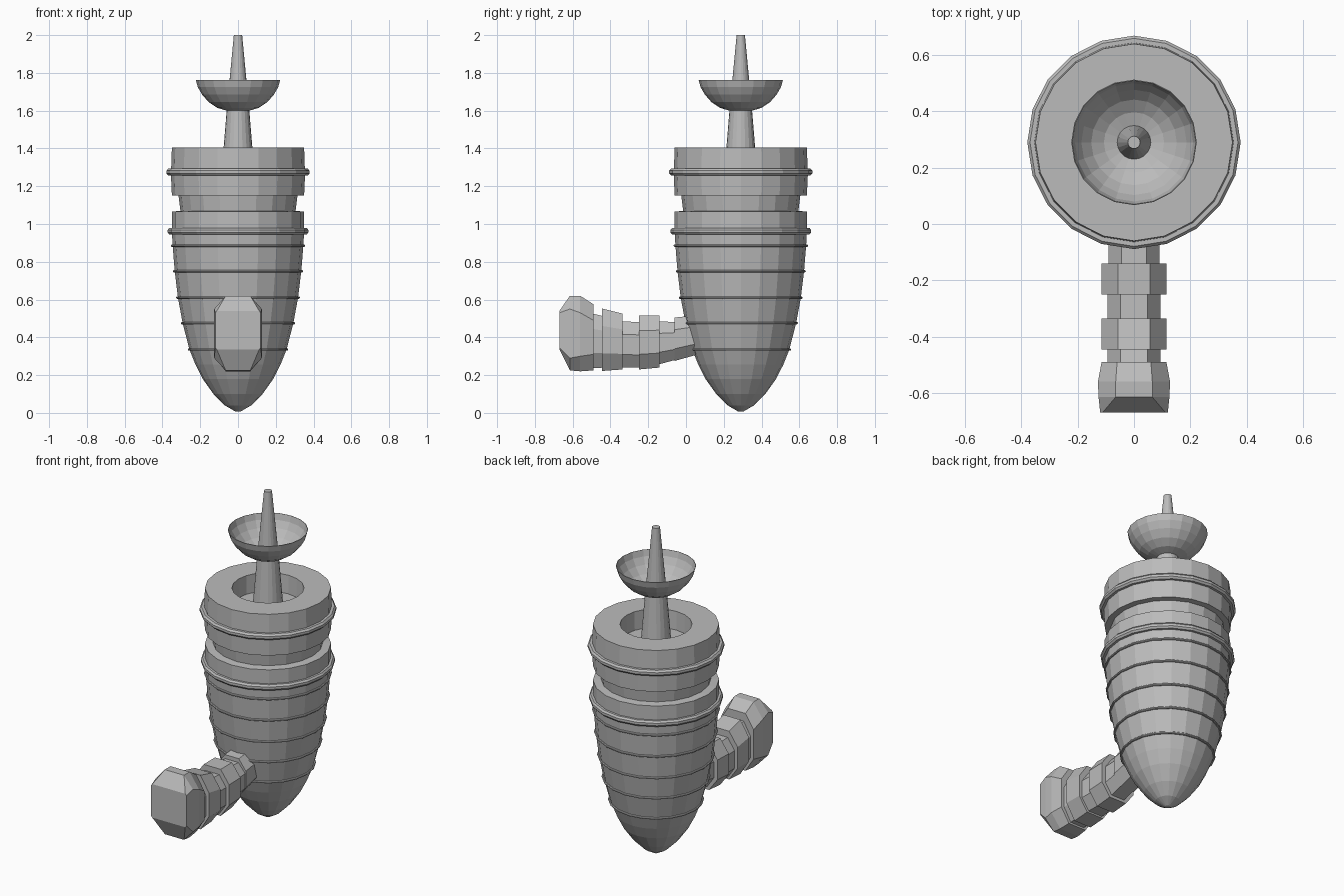
import bpy, bmesh, math

cube = bpy.data.objects.get("Cube")
if cube:
    bpy.data.objects.remove(cube)

grey = bpy.data.materials.new("plain grey")
grey.use_nodes = True
grey.diffuse_color = (0.5, 0.5, 0.5, 1)
grey.node_tree.nodes["Principled BSDF"].inputs["Base Color"].default_value = (0.5, 0.5, 0.5, 1)

AXIS_Y = 0.29
SIDES = 20


def finish(name, bm):
    bmesh.ops.remove_doubles(bm, verts=bm.verts, dist=0.0001)
    bmesh.ops.recalc_face_normals(bm, faces=bm.faces)
    mesh = bpy.data.meshes.new(name)
    bm.to_mesh(mesh)
    bm.free()
    mesh.materials.append(grey)
    obj = bpy.data.objects.new(name, mesh)
    bpy.context.collection.objects.link(obj)
    return obj


def loft(name, rings):
    """Skin a list of point loops and cap both ends."""
    bm = bmesh.new()
    loops = [[bm.verts.new(p) for p in ring] for ring in rings]
    for a, b in zip(loops, loops[1:]):
        for i in range(len(a)):
            j = (i + 1) % len(a)
            bm.faces.new((a[i], a[j], b[j], b[i]))
    bm.faces.new(loops[0])
    bm.faces.new(loops[-1])
    return finish(name, bm)


def lathe(name, profile):
    """Turn a (radius, z) profile about the body axis."""
    turns = [math.tau * i / SIDES for i in range(SIDES)]
    return loft(name, [[(r * math.cos(t), AXIS_Y + r * math.sin(t), z) for t in turns]
                       for r, z in profile])


def band(name, r, z, out, half):
    """Thin raised hoop with a rounded outer edge."""
    inner = r - 0.02
    return lathe(name, [(inner, z - half), (r + out * 0.6, z - half), (r + out, z - half * 0.4),
                        (r + out, z + half * 0.4), (r + out * 0.6, z + half), (inner, z + half)])


# Tapered body, neck, collar and the well in its top
lathe("body", [
    (0.015, 0.008), (0.07, 0.04), (0.13, 0.10), (0.187, 0.18), (0.225, 0.255), (0.257, 0.335),
    (0.293, 0.475), (0.318, 0.61), (0.335, 0.75), (0.346, 0.885), (0.35, 0.96),
    (0.35, 1.065), (0.305, 1.07), (0.315, 1.15), (0.35, 1.152), (0.355, 1.26),
    (0.35, 1.405), (0.2, 1.405), (0.19, 1.15)])

# Hoops around the body
for i, (r, z) in enumerate([(0.257, 0.335), (0.293, 0.475), (0.318, 0.61),
                            (0.335, 0.75), (0.346, 0.885)]):
    band(f"thin_hoop_{i + 1}", r, z, 0.009, 0.006)
band("lower_hoop", 0.35, 0.962, 0.022, 0.018)
band("collar_hoop", 0.355, 1.275, 0.024, 0.018)

# Spike rising from the well
lathe("spike", [(0.097, 1.15), (0.06, 1.6), (0.022, 2.0)])

# Thin dish around the spike
dish = [(0.06, 1.6), (0.11, 1.615), (0.155, 1.645), (0.19, 1.685), (0.213, 1.725), (0.223, 1.762)]
lathe("dish", [(0.05, 1.603)] + dish + [(r - 0.003, z + 0.001) for r, z in reversed(dish)])


def octagon(y, low, low_side, high_side, high, width, flat):
    right = [(flat, y, low), (width, y, low_side), (width, y, high_side), (flat, y, high)]
    return right + [(-x, yy, z) for x, yy, z in reversed(right)]


# Arm links: each has a near and a far end (y, bottom, top, half width)
links = [
    ("arm_root", (0.10, 0.32, 0.52, 0.095), (-0.06, 0.275, 0.505, 0.095)),
    ("arm_joint_1", (-0.04, 0.285, 0.48, 0.09), (-0.15, 0.255, 0.485, 0.09)),
    ("arm_link_1", (-0.14, 0.24, 0.515, 0.115), (-0.25, 0.23, 0.515, 0.115)),
    ("arm_joint_2", (-0.24, 0.24, 0.48, 0.095), (-0.345, 0.24, 0.485, 0.095)),
    ("arm_link_2", (-0.335, 0.23, 0.525, 0.115), (-0.445, 0.222, 0.553, 0.115)),
    ("arm_joint_3", (-0.43, 0.24, 0.51, 0.095), (-0.51, 0.235, 0.53, 0.095)),
]
for name, *ends in links:
    rings = []
    for y, low, high, width in ends:
        step = (high - low) * 0.28
        rings.append(octagon(y, low, low + step, high - step, high, width, width * 0.5))
    loft(name, rings)

# Blunt head at the end of the arm
loft("arm_head", [
    octagon(-0.49, 0.225, 0.31, 0.49, 0.575, 0.115, 0.06),
    octagon(-0.56, 0.22, 0.30, 0.53, 0.62, 0.128, 0.065),
    octagon(-0.615, 0.225, 0.29, 0.55, 0.62, 0.126, 0.065),
    octagon(-0.67, 0.335, 0.345, 0.53, 0.54, 0.12, 0.112)])
